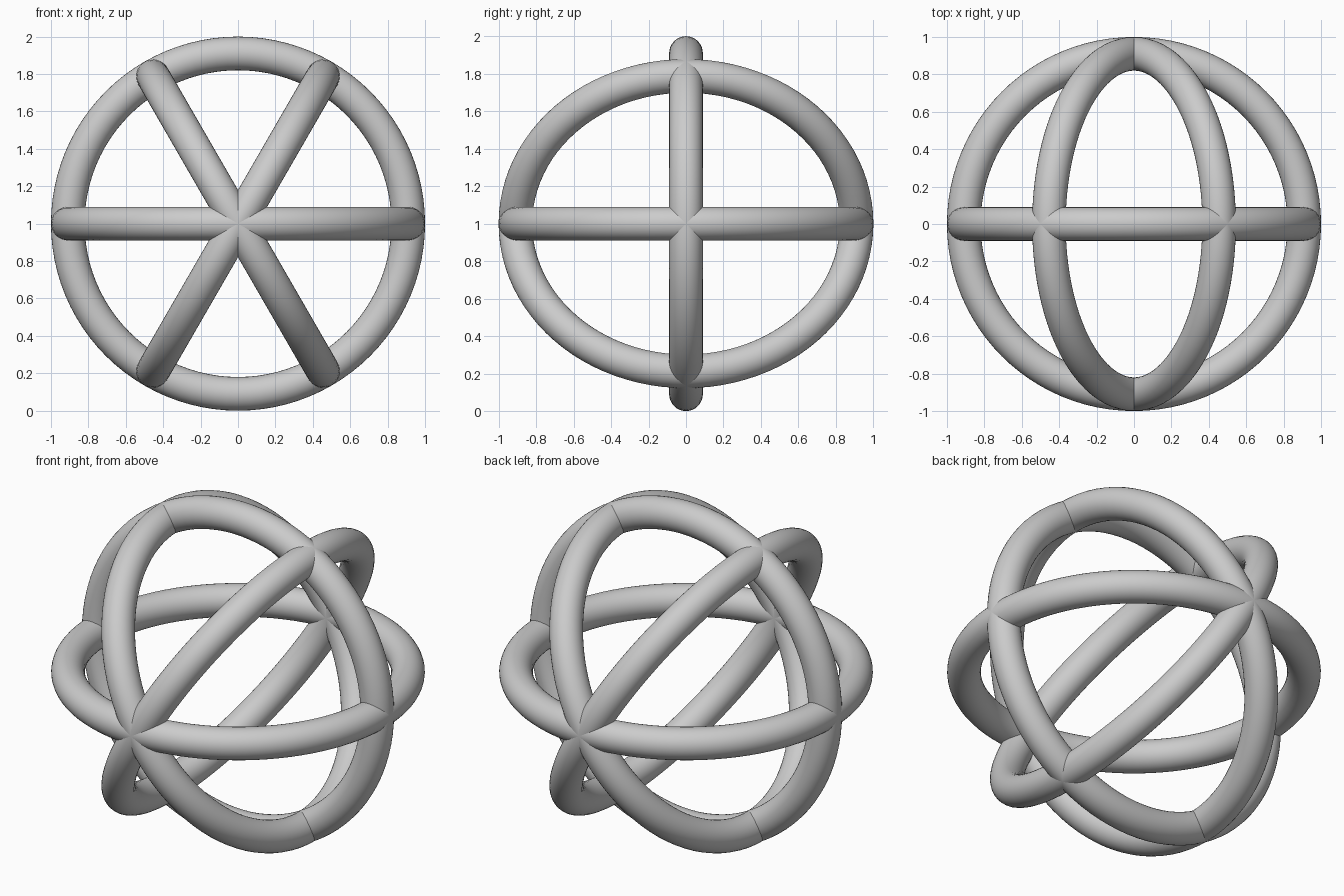
import bpy, math

if "Cube" in bpy.data.objects:
    bpy.data.objects.remove(bpy.data.objects["Cube"])

MAJOR, MINOR = 0.91, 0.09


def ring(name, rot):
    # Smooth round hoop centred one unit above the ground
    bpy.ops.mesh.primitive_torus_add(
        major_radius=MAJOR, minor_radius=MINOR,
        major_segments=96, minor_segments=32,
        location=(0, 0, 1), rotation=rot)
    ob = bpy.context.object
    ob.name = name
    bpy.ops.object.shade_smooth_by_angle()
    return ob


# Upright hoop facing the front
ring("upright_ring", (math.pi / 2, 0, 0))

# Three hoops sharing the front-back axis, 60 degrees apart
for name, angle in (("level_ring", 0), ("tilted_ring_left", 60), ("tilted_ring_right", -60)):
    ring(name, (0, math.radians(angle), 0))
